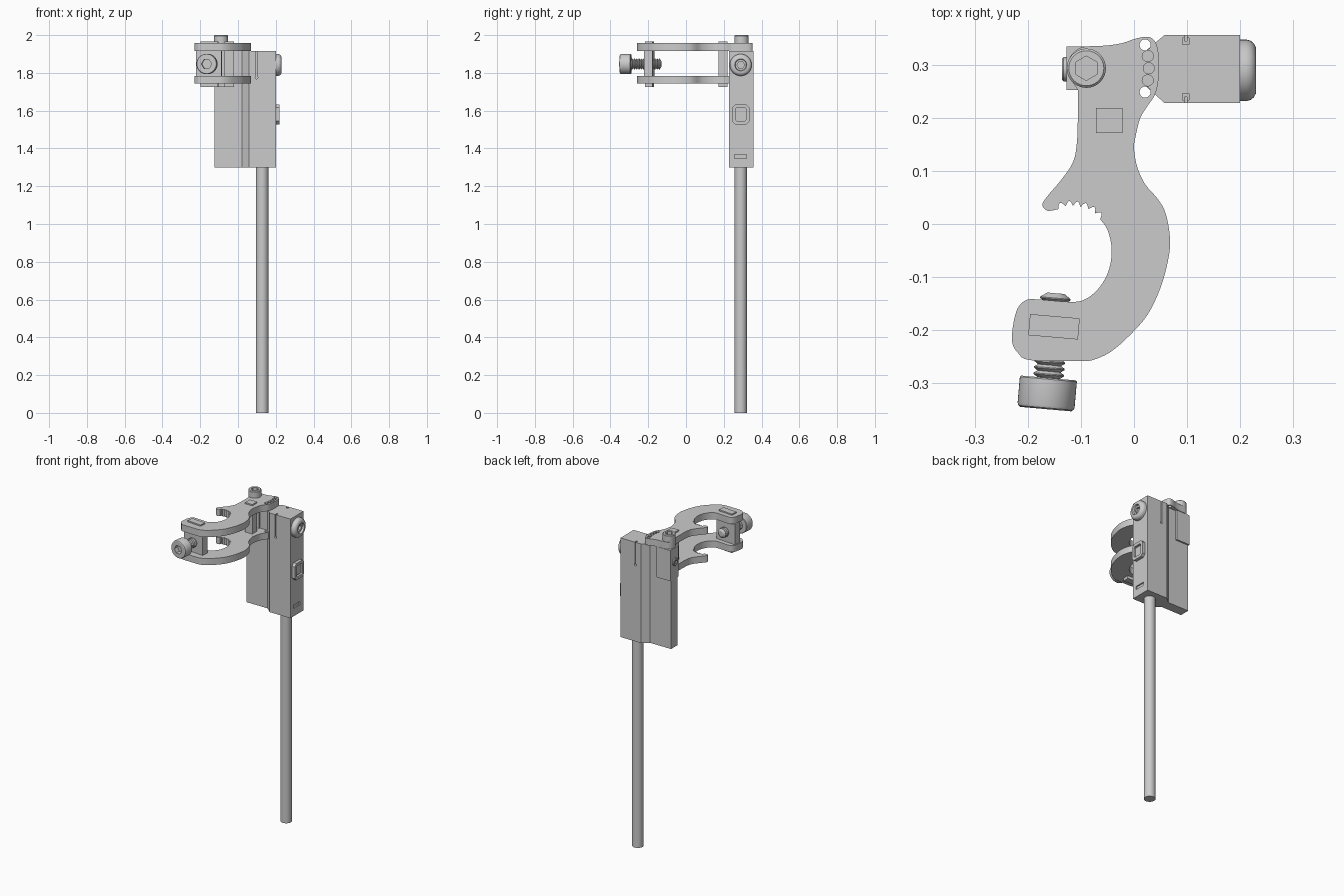
import bpy, bmesh, math
from mathutils import Matrix, Vector

if "Cube" in bpy.data.objects:
    bpy.data.objects.remove(bpy.data.objects["Cube"])


def finish(name, bm, mat=None):
    if mat:
        bm.transform(mat)
    bmesh.ops.recalc_face_normals(bm, faces=bm.faces[:])
    me = bpy.data.meshes.new(name)
    bm.to_mesh(me)
    bm.free()
    ob = bpy.data.objects.new(name, me)
    bpy.context.collection.objects.link(ob)
    return ob


def prism(name, pts, h0, h1, mat=None):
    bm = bmesh.new()
    lo = [bm.verts.new((x, y, h0)) for x, y in pts]
    hi = [bm.verts.new((x, y, h1)) for x, y in pts]
    n = len(pts)
    bm.faces.new(lo[::-1])
    bm.faces.new(hi)
    for i in range(n):
        j = (i + 1) % n
        bm.faces.new((lo[i], lo[j], hi[j], hi[i]))
    return finish(name, bm, mat)


def lathe(name, prof, mat=None, segs=40):
    """Closed solid of revolution about local z from (radius, height) points."""
    bm = bmesh.new()
    rings = [[bm.verts.new((r * math.cos(2 * math.pi * k / segs),
                            r * math.sin(2 * math.pi * k / segs), h))
              for k in range(segs)] for r, h in prof]
    bm.faces.new(rings[0][::-1])
    bm.faces.new(rings[-1])
    for a, b in zip(rings, rings[1:]):
        for k in range(segs):
            j = (k + 1) % segs
            bm.faces.new((a[k], a[j], b[j], b[k]))
    return finish(name, bm, mat)


def box(name, x0, x1, y0, y1, z0, z1, mat=None):
    return prism(name, [(x0, y0), (x1, y0), (x1, y1), (x0, y1)], z0, z1, mat)


def cut(ob, *cutters):
    for c in cutters:
        m = ob.modifiers.new("cut", 'BOOLEAN')
        m.operation = 'DIFFERENCE'
        m.solver = 'EXACT'
        m.object = c
        bpy.context.view_layer.objects.active = ob
        bpy.ops.object.modifier_apply(modifier=m.name)
        bpy.data.objects.remove(c, do_unlink=True)
    return ob


def frame(loc, axis):
    """Matrix that puts local z along axis at loc."""
    return Matrix.Translation(loc) @ Vector(axis).to_track_quat('Z', 'Y').to_matrix().to_4x4()


def spline(p, n=4):
    """Smooth open curve through points."""
    p = [Vector(q) for q in p]
    out = []
    for i in range(len(p) - 1):
        a, b, c, d = p[max(i - 1, 0)], p[i], p[i + 1], p[min(i + 2, len(p) - 1)]
        for k in range(n):
            t = k / n
            q = 0.5 * (2 * b + (c - a) * t + (2 * a - 5 * b + 4 * c - d) * t * t
                       + (3 * b - a - 3 * c + d) * t ** 3)
            out.append((q.x, q.y))
    return out


# Rod
lathe("rod", [(.0325, 0), (.0325, 1.31)], Matrix.Translation((.128, .29, 0)))

# Main body with thinner flange, grooves and front slot
body = prism("body", [(.2, .228), (.2, .357), (.058, .357), (.02, .325), (-.125, .325),
                      (-.125, .262), (.02, .262), (.058, .228)], 1.30, 1.915)
for s in (-1, 1):
    yf = .2925 + s * .0645
    yi = yf - s * .012
    cut(body,
        box("groove", .0955, .1005, min(yf + s * .01, yi), max(yf + s * .01, yi), 1.775, 1.95),
        box("groove_pocket", .092, .104, yi - .006, yi + .006, 1.85, 1.95),
        lathe("groove_end", [(.007, -.015), (.007, .015)], frame((.098, yf, 1.775), (0, 1, 0)), 16))
cut(body, box("slot", .192, .21, .256, .321, 1.348, 1.368))

# Pivot block behind the jaws, with side plug
box("pivot_block", -.127, -.033, .253, .335, 1.725, 1.915)
plug = lathe("side_plug", [(.023, -.01), (.023, .006), (.02, .009)],
             frame((-.127, .292, 1.83), (-1, 0, 0)), 32)
cut(plug, lathe("socket", [(.012, .002), (.012, .02)], frame((-.127, .292, 1.83), (-1, 0, 0)), 6))

# Knob on the right side
kf = frame((.2, .29, 1.842), (1, 0, 0))
knob = lathe("side_knob", [(.058, -.01), (.058, .012), (.056, .02), (.051, .026), (.044, .03)], kf)
cut(knob, lathe("dish", [(.029, .018), (.034, .04)], kf), lathe("hex", [(.02, .004), (.02, .03)], kf, 6))

# Push button on the right side
xf = Matrix(((0, 0, 1, 0), (1, 0, 0, .29), (0, 1, 0, 1.58), (0, 0, 0, 1)))


def chamfered(w, h, c):
    return [(w, h - c), (w - c, h), (c - w, h), (-w, h - c),
            (-w, c - h), (c - w, -h), (w - c, -h), (w, c - h)]


button = prism("push_button_frame", chamfered(.046, .052, .016), .19, .219, xf)
cut(button, prism("recess", chamfered(.029, .034, .006), .206, .24, xf))
prism("push_button", chamfered(.024, .028, .004), .2, .212, xf)

# Jaw outline: back edge and hook, inner mouth, teeth, upper lip
outer = spline([(-.106, .253), (-.122, .277), (-.127, .294), (-.121, .315), (-.106, .33),
                (-.09, .335), (-.05, .337), (-.02, .342), (0, .349), (.021, .353), (.036, .349),
                (.045, .33), (.047, .294), (.045, .264), (.038, .241), (.025, .222), (.011, .198),
                (.002, .16), (0, .142), (.006, .108), (.021, .075), (.045, .047), (.06, .019),
                (.068, -.028), (.064, -.07), (.049, -.123), (.025, -.172), (-.008, -.21),
                (-.045, -.242), (-.079, -.257), (-.102, -.259)])
mouth = spline([(-.102, -.259), (-.196, -.257), (-.219, -.243), (-.23, -.223), (-.228, -.19),
                (-.22, -.16), (-.206, -.145), (-.187, -.142), (-.12, -.147), (-.092, -.142),
                (-.068, -.123), (-.051, -.096), (-.043, -.066), (-.043, -.038), (-.051, -.009),
                (-.064, .009)])
tips = [(-.064, .009), (-.074, .02), (-.086, .028), (-.101, .032), (-.115, .034),
        (-.129, .034), (-.143, .028)]
teeth = []
for a, b in zip(tips, tips[1:]):
    a, b = Vector(a), Vector(b)
    up = Vector((b.y - a.y, a.x - b.x)).normalized() * .01
    teeth += [tuple(a), tuple(a.lerp(b, .25) + up * .7), tuple(a.lerp(b, .5) + up),
              tuple(a.lerp(b, .75) + up * .7)]
lip = spline([(-.143, .028), (-.163, .025), (-.173, .036), (-.163, .053), (-.136, .085),
              (-.115, .117), (-.108, .151), (-.106, .2), (-.106, .253)])
outline = outer + mouth + teeth + lip

for name, z0, z1 in (("upper_jaw", 1.917, 1.959), ("lower_jaw", 1.743, 1.784)):
    jaw = prism(name, outline, z0, z1)
    if name == "lower_jaw":
        cut(jaw, box("trim", -.3, .2, .268, .5, 1.6, 1.85))
    for x, y in ((.021, .338), (.026, .317), (.028, .294), (.026, .271), (.021, .249)):
        if name == "upper_jaw" or y < .26:
            cut(jaw, lathe("hole", [(.0105, z0 - .01), (.0105, z1 + .01)],
                           Matrix.Translation((x, y, 0)), 20))

# Spacer between the jaws
box("jaw_spacer", -.072, -.022, .172, .219, 1.725, 1.967)

# Screw block, turned slightly, with narrower tabs through both jaws
tilt = math.radians(-5)
bf = Matrix.Translation((-.151, -.194, 0)) @ Matrix.Rotation(tilt, 4, 'Z')
box("screw_block", -.07, .065, -.022, .022, 1.78, 1.92, bf)
box("screw_block_tabs", -.047, .047, -.02, .02, 1.725, 1.967, bf)

# Clamp screw: threaded shaft and socket head
sf = frame((-.164, -.32, 1.847), (-math.sin(tilt), math.cos(tilt), 0))
prof = [(.022, .02)]
for i in range(13):
    h = .03 + i * .012
    prof += [(.022, h), (.029, h + .005), (.029, h + .007), (.022, h + .012)]
prof = [p for i, p in enumerate(prof) if i == 0 or p != prof[i - 1]]
lathe("clamp_screw_thread", prof + [(.016, .19)], sf, 32)
head = lathe("clamp_screw_head", [(.048, -.0295), (.052, -.027), (.054, -.022), (.054, .027),
                                  (.052, .0295)], sf, 48)
cut(head, lathe("socket", [(.027, -.06), (.027, -.002)], sf, 6))

# Pivot screw on top
pf = Matrix.Translation((-.09, .294, 0))
top = lathe("pivot_screw_head", [(.037, 1.95), (.037, 1.996), (.033, 2.0)], pf)
cut(top, lathe("socket", [(.023, 1.975), (.023, 2.05)],
               pf @ Matrix.Rotation(math.radians(30), 4, 'Z'), 6))

# Smooth round surfaces, keep hard edges
bpy.ops.object.select_all(action='SELECT')
bpy.context.view_layer.objects.active = body
bpy.ops.object.shade_smooth_by_angle(angle=math.radians(30))
